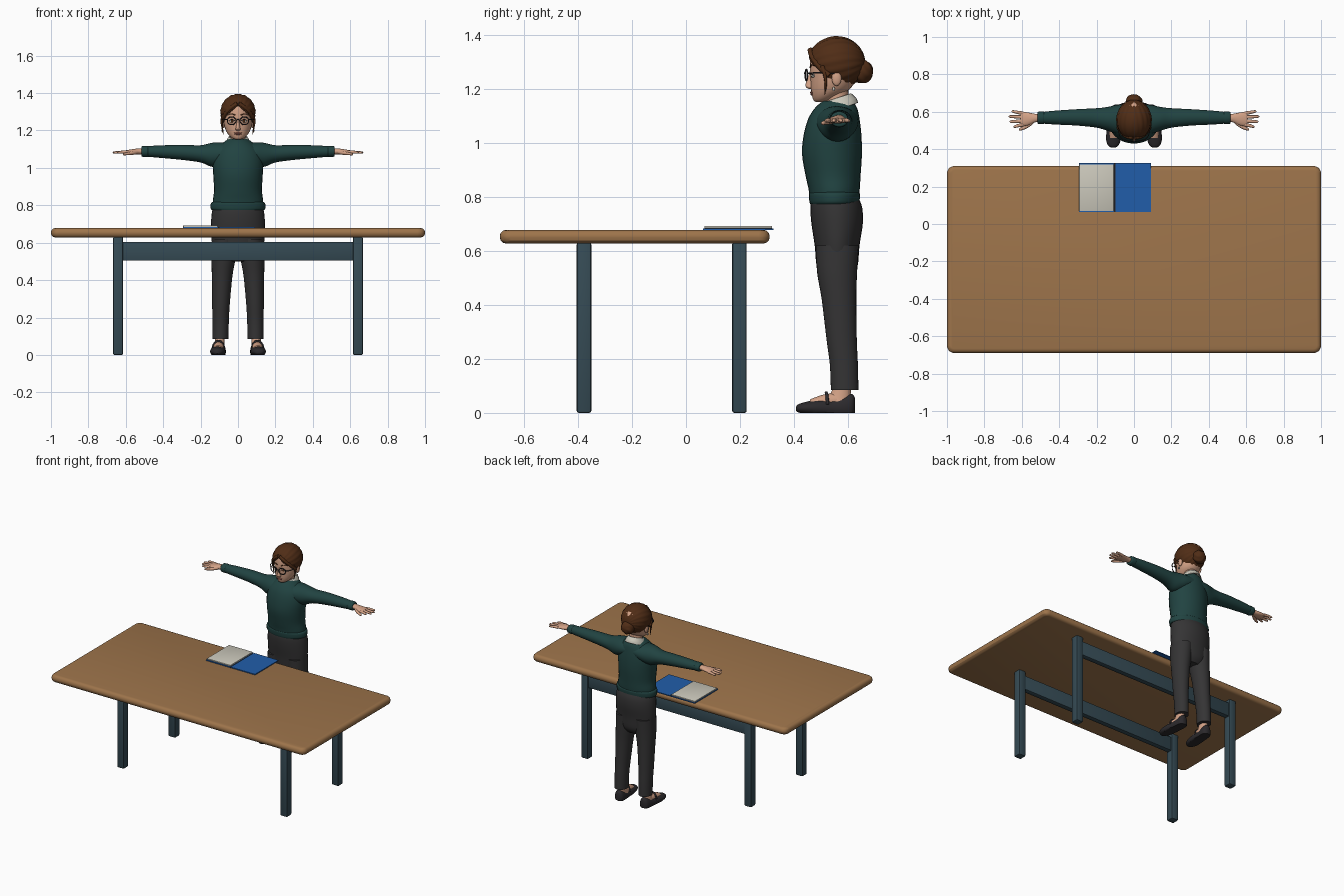
import bpy, bmesh, math
from mathutils import Vector, Matrix

cube = bpy.data.objects.get("Cube")
if cube:
    bpy.data.objects.remove(cube, do_unlink=True)


def material(name, r, g, b):
    m = bpy.data.materials.new(name)
    m.use_nodes = True
    m.diffuse_color = (r, g, b, 1)
    bsdf = m.node_tree.nodes["Principled BSDF"]
    bsdf.inputs["Base Color"].default_value = (r, g, b, 1)
    bsdf.inputs["Roughness"].default_value = 0.7
    return m


WOOD = material("wood", .34, .175, .07)
STEEL = material("slate metal", .036, .07, .09)
TEAL = material("teal wool", .015, .056, .053)
CLOTH = material("charcoal cloth", .035, .034, .035)
BLACK = material("black leather", .024, .022, .025)
HAIR = material("brown hair", .08, .026, .008)
SKIN = material("skin", .65, .36, .24)
LIPS = material("lip rose", .45, .16, .12)
BLUE = material("blue cover", .015, .11, .4)
CREAM = material("cream", .6, .58, .5)


def finish(name, bm, mat, mirror=False, angle=40):
    """Turn a bmesh into a shaded object, optionally mirrored across x."""
    bmesh.ops.recalc_face_normals(bm, faces=bm.faces)
    mesh = bpy.data.meshes.new(name)
    bm.to_mesh(mesh)
    bm.free()
    mesh.materials.append(mat)
    mesh.shade_smooth()
    mesh.set_sharp_from_angle(angle=math.radians(angle))
    ob = bpy.data.objects.new(name, mesh)
    bpy.context.collection.objects.link(ob)
    if mirror:
        ob.modifiers.new("Mirror", 'MIRROR').use_mirror_merge = False
    return ob


def box(name, lo, hi, mat, bevel=0, corner=0, mirror=False, segments=2):
    bm = bmesh.new()
    lo, hi = Vector(lo), Vector(hi)
    bmesh.ops.create_cube(bm, size=1, matrix=Matrix.Translation((lo + hi) / 2) @ Matrix.Diagonal((*(hi - lo), 1)))
    if corner:  # round the plan corners first
        upright = [e for e in bm.edges if abs((e.verts[0].co - e.verts[1].co).normalized().z) > .9]
        bmesh.ops.bevel(bm, geom=upright, offset=corner, segments=5, profile=.5, affect='EDGES')
    if bevel:
        edges = [e for e in bm.edges if e.calc_face_angle(0) > .5]
        if corner:
            edges = [e for e in bm.edges if any(abs(f.normal.z) > .9 for f in e.link_faces)]
        bmesh.ops.bevel(bm, geom=edges, offset=bevel, segments=segments, profile=.5, affect='EDGES')
    return finish(name, bm, mat, mirror, 30)


def ball(name, centre, size, mat, mirror=False, shape=None):
    bm = bmesh.new()
    bmesh.ops.create_uvsphere(bm, u_segments=32, v_segments=20, radius=1)
    for v in bm.verts:
        k = shape(v.co) if shape else 1
        v.co = Vector(centre) + Vector(c * s * k for c, s in zip(v.co, size))
    return finish(name, bm, mat, mirror)


def spline(rows, steps):
    """Catmull-Rom interpolation of ring parameters."""
    rows = [rows[0], *rows, rows[-1]]
    out = []
    for p, q, r, s in zip(rows, rows[1:], rows[2:], rows[3:]):
        for k in range(steps):
            t = k / steps
            out.append([b + t / 2 * (c - a + t * (2*a - 5*b + 4*c - d + t * (3*(b - c) + d - a)))
                        for a, b, c, d in zip(p, q, r, s)])
    return out + [rows[-1]]


def loft(name, rows, mat, axis='z', mirror=False, steps=4, sides=28, tilt=0, cap=True, edit=None):
    """Skin of elliptical rings; a row is (position, centre a, centre b, radius a, radius b)."""
    bm = bmesh.new()
    rings = []
    for t, a, b, ra, rb in spline(rows, steps):
        ring = []
        for i in range(sides):
            w = math.tau * i / sides
            u, v = a + ra * math.cos(w), b + rb * math.sin(w)
            co = {'z': (u, v, t + tilt * (v - b)), 'x': (t, u, v), 'y': (u, t, v)}[axis]
            ring.append(bm.verts.new(co))
        rings.append(ring)
    for lower, upper in zip(rings, rings[1:]):
        for i in range(sides):
            j = (i + 1) % sides
            bm.faces.new((lower[i], lower[j], upper[j], upper[i]))
    if cap:
        bm.faces.new(rings[0])
        bm.faces.new(rings[-1])
    if edit:
        edit(bm)
    return finish(name, bm, mat, mirror)


def wire(name, points, radius, mat, mirror=False, closed=False, taper=False):
    curve = bpy.data.curves.new(name, 'CURVE')
    curve.dimensions = '3D'
    curve.bevel_depth, curve.bevel_resolution, curve.resolution_u = radius, 2, 6
    curve.use_fill_caps = True
    s = curve.splines.new('BEZIER')
    s.bezier_points.add(len(points) - 1)
    for i, (p, co) in enumerate(zip(s.bezier_points, points)):
        p.co, p.handle_left_type, p.handle_right_type = co, 'AUTO', 'AUTO'
        p.radius = 1 - .8 * i / (len(points) - 1) if taper else 1
    s.use_cyclic_u = closed
    curve.materials.append(mat)
    ob = bpy.data.objects.new(name, curve)
    bpy.context.collection.objects.link(ob)
    if mirror:
        ob.modifiers.new("Mirror", 'MIRROR').use_mirror_merge = False


# Table
box("table_top", (-1, -.69, .628), (1, .31, .678), WOOD, .022, .04, segments=3)
for label, y in (("front", -.378), ("back", .198)):
    box(label + "_legs", (.614, y - .027, 0), (.668, y + .027, .632), STEEL, .008, mirror=True)
    box(label + "_rail", (-.62, y - .018, .505), (.62, y + .018, .605), STEEL, .004)

# Open book
box("book_left_cover", (-.295, .063, .678), (-.107, .325, .684), BLUE)
box("book_right_cover", (-.1, .063, .678), (.09, .325, .684), BLUE)
box("book_spine", (-.108, .063, .678), (-.099, .325, .681), BLACK)
box("book_pages", (-.293, .069, .684), (-.108, .319, .692), CREAM, .001)

# Sweater
loft("sweater_body", [(.79, 0, .55, .136, .09), (.83, 0, .549, .134, .095), (.88, 0, .545, .128, .102),
     (.96, 0, .541, .132, .111), (1.03, 0, .543, .134, .107), (1.09, 0, .548, .12, .095),
     (1.13, 0, .556, .085, .078), (1.155, 0, .562, .052, .056)], TEAL)
loft("sweater_hem", [(.775, 0, .55, .14, .09), (.785, 0, .55, .146, .093), (.81, 0, .55, .145, .095),
     (.818, 0, .55, .135, .09)], TEAL)
loft("sleeves", [(.03, .56, 1.085, .08, .05), (.09, .56, 1.075, .077, .062), (.14, .562, 1.07, .064, .064),
     (.2, .567, 1.075, .052, .046), (.3, .57, 1.083, .044, .04), (.42, .569, 1.087, .037, .033),
     (.49, .568, 1.088, .031, .028)], TEAL, 'x', True)
loft("cuffs", [(.48, .568, 1.088, .03, .027), (.487, .568, 1.088, .034, .03), (.512, .568, 1.088, .032, .028),
     (.517, .568, 1.088, .027, .022)], TEAL, 'x', True)


def open_front(bm):
    gap = [f for f in bm.faces if f.calc_center_median().y < .55
           and abs(f.calc_center_median().x) < (f.calc_center_median().z - 1.09) * .35]
    bmesh.ops.delete(bm, geom=gap, context='FACES')


collar = loft("shirt_collar", [(1.122, 0, .555, .072, .083), (1.14, 0, .557, .064, .075), (1.16, 0, .56, .053, .058),
              (1.168, 0, .562, .047, .05)], CREAM, tilt=.33, cap=False, edit=open_front)
collar.modifiers.new("Thickness", 'SOLIDIFY').thickness = .006

# Trousers
loft("trouser_hips", [(.5, 0, .56, .08, .05), (.54, 0, .56, .125, .075), (.62, 0, .56, .142, .083),
     (.7, 0, .56, .144, .095), (.76, 0, .557, .14, .096), (.8, 0, .552, .13, .086)], CLOTH)
loft("trouser_legs", [(.085, .094, .588, .043, .051), (.18, .093, .585, .044, .052), (.27, .091, .577, .047, .056),
     (.42, .085, .567, .055, .064), (.52, .077, .56, .064, .074), (.62, .072, .56, .066, .08)],
     CLOTH, mirror=True)


# Feet and shoes
def flatten_sole(bm):
    for v in bm.verts:
        v.co.z = max(v.co.z, 0)


loft("ankles", [(.03, .1, .56, .03, .05), (.06, .098, .57, .026, .04), (.12, .095, .585, .024, .028)], SKIN, mirror=True)
loft("insteps", [(.46, .107, .03, .025, .02), (.51, .104, .04, .028, .028), (.57, .1, .045, .024, .03)],
     SKIN, 'y', True)
loft("shoes", [(.408, .111, .015, .008, .008), (.418, .111, .017, .026, .016), (.45, .11, .018, .039, .024),
     (.5, .106, .018, .04, .034), (.55, .102, .016, .036, .036), (.595, .099, .018, .034, .05),
     (.616, .098, .022, .028, .048), (.626, .098, .026, .014, .03)], BLACK, 'y', True, edit=flatten_sole)
wire("shoe_straps", [(.138, .525, .03), (.122, .522, .066), (.104, .52, .074), (.086, .522, .066), (.072, .525, .03)],
     .006, BLACK, True)

# Hands: palm, thumb and four fanned fingers
loft("palms", [(.5, .567, 1.088, .02, .017), (.53, .566, 1.088, .023, .016), (.565, .562, 1.086, .034, .014),
     (.595, .562, 1.084, .038, .011), (.608, .562, 1.084, .033, .008)], SKIN, 'x', True)
for i, tip in enumerate((.645, .665, .67, .655)):
    y = .531 + .02 * i
    fan = (i - 1.5) * .007
    loft("fingers_%d" % (i + 1), [(.59, y, 1.084, .01, .009), (.62, y + fan / 2, 1.084, .009, .008),
         (tip - .008, y + fan, 1.082, .007, .006), (tip, y + fan, 1.081, .002, .002)], SKIN, 'x', True, sides=12)
loft("thumbs", [(.535, .552, 1.084, .012, .01), (.56, .532, 1.08, .013, .01), (.59, .514, 1.076, .01, .008),
     (.61, .507, 1.073, .007, .006), (.616, .505, 1.072, .002, .002)], SKIN, 'x', True, sides=14)

# Head and face
loft("neck", [(1.1, 0, .565, .045, .048), (1.16, 0, .56, .041, .043), (1.21, 0, .555, .042, .046)], SKIN)
loft("head", [(1.152, 0, .495, .012, .014), (1.158, 0, .503, .03, .03), (1.175, 0, .518, .049, .051),
     (1.2, 0, .535, .065, .072), (1.235, 0, .545, .075, .084), (1.28, 0, .552, .078, .093),
     (1.33, 0, .56, .074, .094), (1.365, 0, .565, .055, .07), (1.38, 0, .565, .02, .03)], SKIN)
loft("nose", [(1.2, 0, .462, .008, .006), (1.207, 0, .459, .014, .014), (1.218, 0, .458, .011, .015),
     (1.24, 0, .46, .007, .009), (1.265, 0, .463, .006, .005)], SKIN, sides=16)
ball("upper_lip", (0, .4665, 1.187), (.021, .007, .004), LIPS)
ball("lower_lip", (0, .4685, 1.181), (.018, .007, .005), LIPS)
ball("eyes", (.032, .472, 1.25), (.014, .009, .008), CREAM, True)
ball("irises", (.032, .464, 1.25), (.006, .003, .007), HAIR, True)
wire("eyelids", [(.016, .464, 1.25), (.032, .462, 1.259), (.049, .473, 1.251)], .002, BLACK, True)
wire("eyebrows", [(.014, .461, 1.281), (.035, .465, 1.289), (.057, .486, 1.281)], .0035, HAIR, True, taper=True)
ball("ears", (.079, .558, 1.24), (.01, .018, .028), SKIN, True)
ball("earrings", (.083, .547, 1.2), (.005, .005, .008), CREAM, True)

# Glasses
rim = [(.034 + .023 * math.cos(a), .446 + .004 * math.cos(a), 1.252 + .021 * math.sin(a))
       for a in (math.tau * i / 8 for i in range(8))]
wire("glasses_rims", rim, .0028, BLACK, True, True)
wire("glasses_bridge", [(-.012, .442, 1.255), (0, .439, 1.259), (.012, .442, 1.255)], .0025, BLACK)
wire("glasses_arms", [(.056, .449, 1.258), (.078, .475, 1.26), (.084, .55, 1.258)], .0025, BLACK, True)

# Hair: rippled cap with a parted opening for the face
bm = bmesh.new()
bmesh.ops.create_uvsphere(bm, u_segments=64, v_segments=40, radius=1, matrix=Matrix.Rotation(math.pi / 2, 4, 'X'))
for v in bm.verts:
    x, y, z = v.co
    k = 1 + .018 * math.sin(18 * math.atan2(abs(x), z) + 4 * y) * math.hypot(x, z)
    v.co = (x * k * .094, .557 + y * k * .107, 1.297 + z * k * .098)
for point, normal in (((0, 0, 1.338), (.85, 0, 1)), ((0, 0, 1.338), (-.85, 0, 1)), ((0, .525, 1.25), (0, 1, .25))):
    bmesh.ops.bisect_plane(bm, geom=bm.verts[:] + bm.edges[:] + bm.faces[:], plane_co=point, plane_no=normal)
opening = []
for f in bm.faces:
    c = f.calc_center_median()
    if c.z + .85 * abs(c.x) < 1.338 and c.y + .25 * (c.z - 1.25) < .525:
        opening.append(f)
bmesh.ops.delete(bm, geom=opening, context='FACES')
cap = finish("hair_cap", bm, HAIR, angle=60)
cap.modifiers.new("Thickness", 'SOLIDIFY').thickness = .018
wire("hair_sweeps", [(.004, .461, 1.345), (.04, .469, 1.318), (.072, .498, 1.28), (.084, .53, 1.25)], .011, HAIR, True)
wire("side_locks", [(.078, .505, 1.285), (.087, .515, 1.25), (.084, .518, 1.215), (.078, .514, 1.18)],
     .009, HAIR, True, taper=True)
ball("hair_bun", (0, .653, 1.265), (.045, .04, .044), HAIR,
     shape=lambda c: 1 + .04 * math.sin(5 * math.atan2(c.z, c.x) + 6 * c.y))
